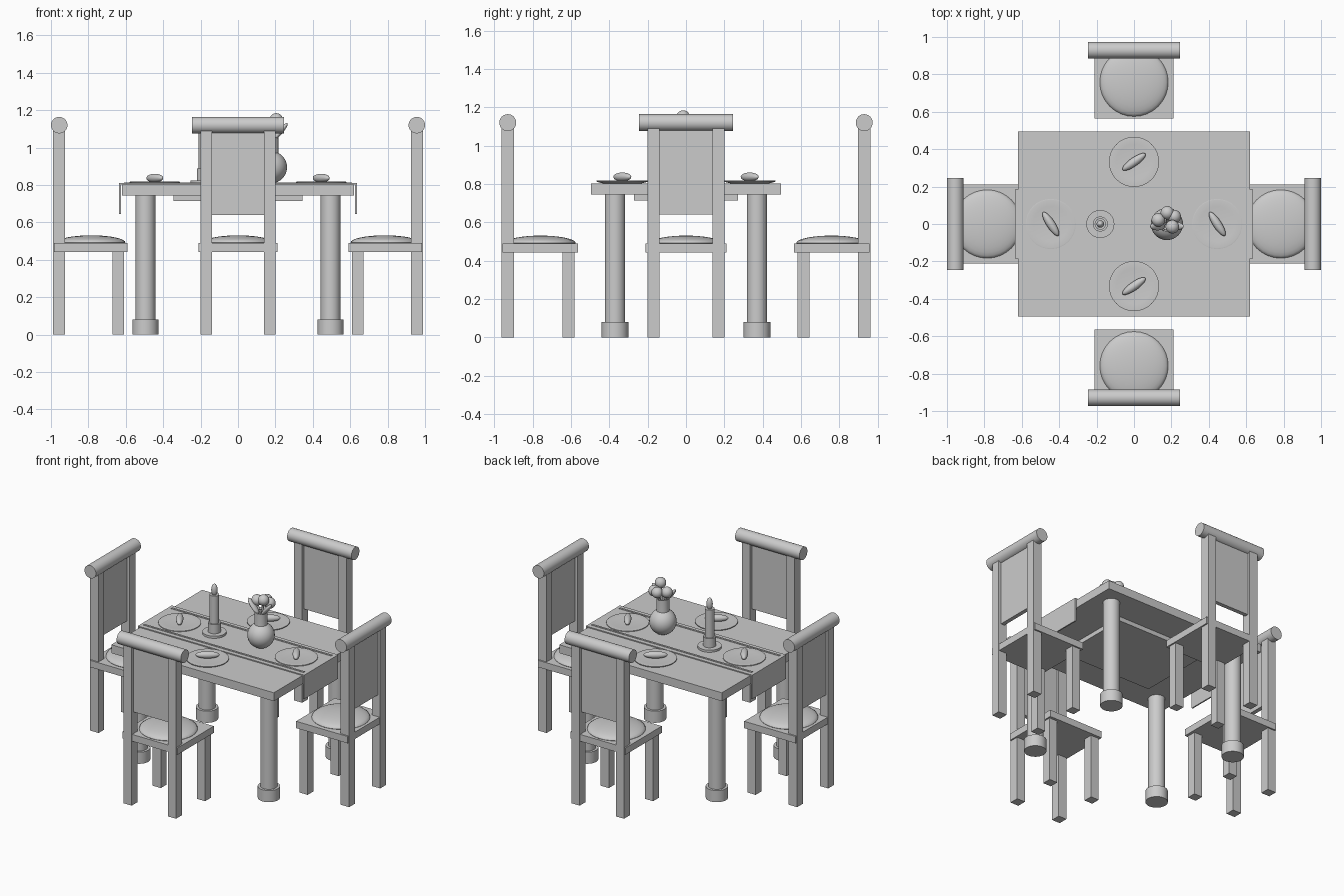
import bpy, bmesh, math
from mathutils import Matrix, Vector

if "Cube" in bpy.data.objects:
    bpy.data.objects.remove(bpy.data.objects["Cube"])


def finish(name, bm, place=None, smooth=False):
    if place is not None:
        bm.transform(place)
    bmesh.ops.recalc_face_normals(bm, faces=bm.faces)
    me = bpy.data.meshes.new(name)
    bm.to_mesh(me)
    bm.free()
    ob = bpy.data.objects.new(name, me)
    bpy.context.collection.objects.link(ob)
    if smooth:
        bpy.ops.object.select_all(action='DESELECT')
        ob.select_set(True)
        bpy.context.view_layer.objects.active = ob
        bpy.ops.object.shade_smooth_by_angle(angle=math.radians(40))
    return ob


def box(name, x, y, z, place=None):
    """Box from (min, max) ranges."""
    bm = bmesh.new()
    size = [b - a for a, b in (x, y, z)]
    mid = [(a + b) / 2 for a, b in (x, y, z)]
    bmesh.ops.create_cube(bm, size=1, matrix=Matrix.Translation(mid) @ Matrix.Diagonal((*size, 1)))
    return finish(name, bm, place)


def ellipsoid(name, center, radii, rot=None, place=None):
    bm = bmesh.new()
    m = Matrix.Translation(center) @ (rot or Matrix()) @ Matrix.Diagonal((*radii, 1))
    bmesh.ops.create_uvsphere(bm, u_segments=32, v_segments=16, radius=1, matrix=m)
    return finish(name, bm, place, True)


def rod(name, a, b, r1, r2=None, place=None):
    """Cylinder or cone between two points."""
    a, b = Vector(a), Vector(b)
    bm = bmesh.new()
    m = Matrix.Translation((a + b) / 2) @ (b - a).to_track_quat('Z', 'Y').to_matrix().to_4x4()
    bmesh.ops.create_cone(bm, cap_ends=True, segments=32, radius1=r1,
                          radius2=r1 if r2 is None else r2, depth=(b - a).length, matrix=m)
    return finish(name, bm, place, True)


def lathe(name, x, y, profile):
    """Turned shape from (radius, height) points, starting and ending on the axis."""
    bm = bmesh.new()
    vs = [bm.verts.new((r, 0, z)) for r, z in profile]
    es = [bm.edges.new(p) for p in zip(vs, vs[1:])]
    bmesh.ops.spin(bm, geom=vs + es, cent=(0, 0, 0), axis=(0, 0, 1),
                   angle=math.tau, steps=32, use_merge=True)
    bmesh.ops.remove_doubles(bm, verts=bm.verts, dist=1e-5)
    return finish(name, bm, Matrix.Translation((x, y, 0)), True)


# Table
box("table_top", (-.62, .62), (-.495, .495), (.745, .803))
box("under_table_block", (-.345, .345), (-.27, .27), (.715, .745))
for sx in (-1, 1):
    for sy in (-1, 1):
        x, y = .495 * sx, .37 * sy
        rod("table_leg", (x, y, .08), (x, y, .745), .053)
        rod("table_foot", (x, y, 0), (x, y, .08), .07)

# Runner with hanging ends and trim strips
box("runner", (-.635, .635), (-.185, .185), (.803, .81))
for s in (-1, 1):
    box("runner_end", sorted((.626 * s, .635 * s)), (-.185, .185), (.645, .81))
    box("runner_trim", (-.61, .61), sorted((.143 * s, .156 * s)), (.81, .814))

# Plates, each with a bread roll
for x, y, ang in ((0, -.332, 35), (0, .332, 35), (-.445, 0, 123), (.445, 0, 123)):
    lathe("plate", x, y, [(0, .803), (.1, .803), (.134, .812), (.134, .817),
                          (.128, .818), (.095, .814), (0, .814)])
    ellipsoid("bread_roll", (x, y, .837), (.075, .023, .023),
              Matrix.Rotation(math.radians(ang), 4, 'Z'))


# Chairs, modelled at the front and turned round the table
def chair(turn, out):
    m = Matrix.Rotation(math.radians(turn), 4, 'Z') @ Matrix.Translation((0, -out, 0))
    box("seat", (-.21, .21), (-.028, .365), (.443, .49), m)
    ellipsoid("seat_cushion", (0, .171, .492), (.183, .183, .039), None, m)
    for s in (-1, 1):
        xs = sorted((.138 * s, .2 * s))
        box("back_post", xs, (-.032, .032), (0, 1.095), m)
        box("front_leg", xs, (.285, .347), (0, .443), m)
    box("back_panel", (-.14, .14), (-.014, .014), (.64, 1.095), m)
    rod("top_rail", (-.245, 0, 1.12), (.245, 0, 1.12), .044, None, m)


for turn in (0, 90, 180, 270):
    chair(turn, .929 if turn % 180 == 0 else .956)

# Candle
lathe("candle_holder", -.18, 0, [(0, .81), (.075, .81), (.075, .825), (.04, .825),
                                 (.04, .888), (0, .888)])
rod("candle", (-.18, 0, .888), (-.18, 0, 1.08), .03)
ellipsoid("flame", (-.18, 0, 1.11), (.02, .02, .042))

# Vase with round blooms and leaves
ball = [(.086 * math.sin(math.radians(a)), .895 - .086 * math.cos(math.radians(a)))
        for a in range(0, 153, 8)]
lathe("vase", .176, 0, ball + [(.04, .975), (.04, 1.055), (.032, 1.055), (.03, .97), (0, .97)])
for x, y, z in ((.205, -.015, 1.148), (.13, .022, 1.115), (.215, .04, 1.11), (.178, .06, 1.115)):
    rod("stem", (.176, 0, .97), (x, y, z), .007)
    ellipsoid("bloom", (x, y, z), (.036, .036, .036))
for s in (-1, 1):
    ellipsoid("leaf", (.176 + .05 * s, -.012, 1.085), (.014, .022, .06),
              Matrix.Rotation(math.radians(40 * s), 4, 'Y'))
